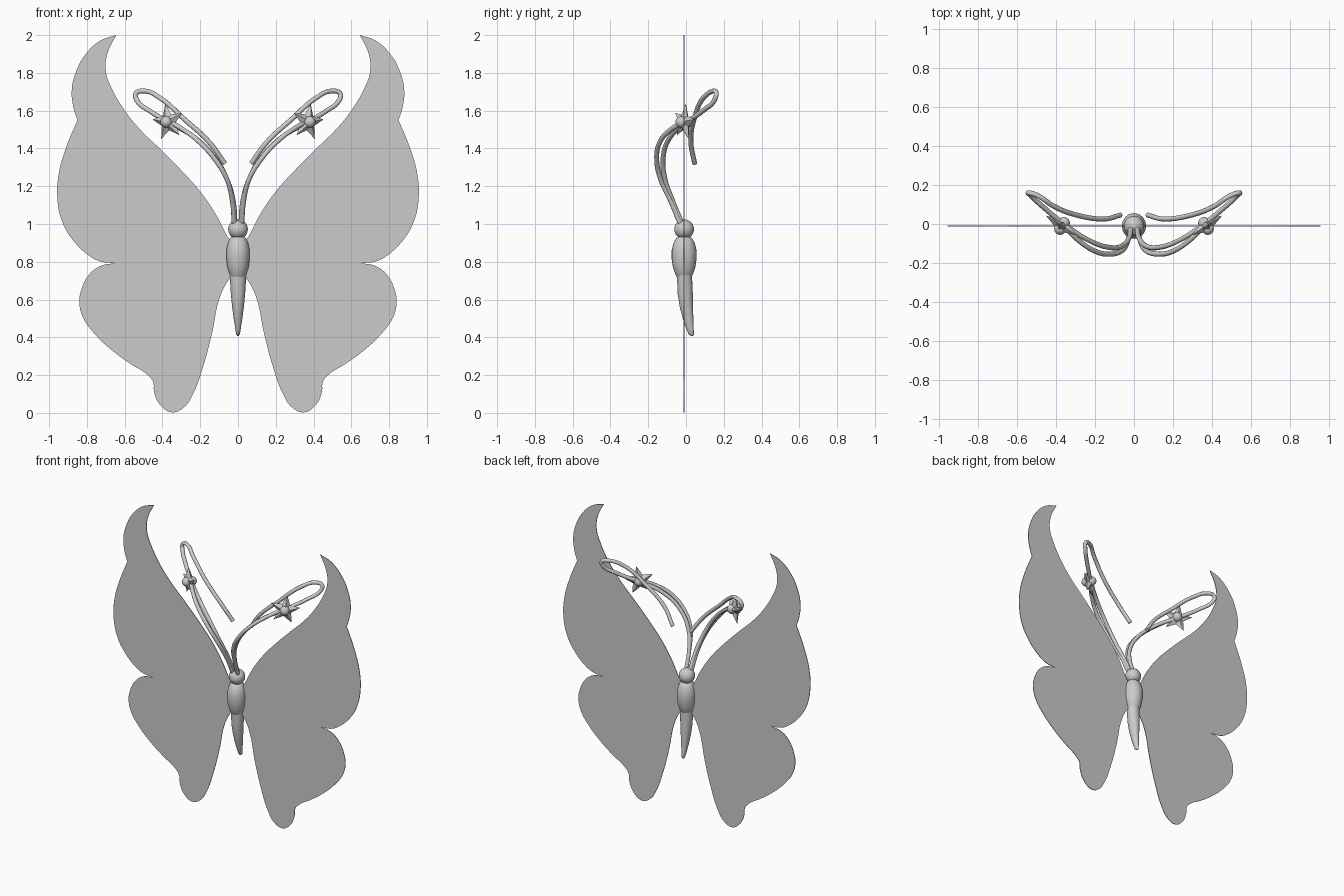
import bpy, bmesh
from math import sin, cos, pi, radians

if "Cube" in bpy.data.objects:
    bpy.data.objects.remove(bpy.data.objects["Cube"])

WING_Y = -0.01


def mirror(ob):
    ob.modifiers.new("Mirror", 'MIRROR').use_mirror_merge = False


def activate(ob):
    bpy.ops.object.select_all(action='DESELECT')
    ob.select_set(True)
    bpy.context.view_layer.objects.active = ob


def smooth(ob, angle=40):
    activate(ob)
    bpy.ops.object.shade_smooth_by_angle(angle=radians(angle))


def mesh_object(name, bm):
    bmesh.ops.recalc_face_normals(bm, faces=bm.faces)
    me = bpy.data.meshes.new(name)
    bm.to_mesh(me)
    bm.free()
    ob = bpy.data.objects.new(name, me)
    bpy.context.collection.objects.link(ob)
    return ob


def curve_object(name, points, dims, cyclic=False, corners=(), res=8):
    cu = bpy.data.curves.new(name, 'CURVE')
    cu.dimensions = dims
    cu.resolution_u = res
    sp = cu.splines.new('BEZIER')
    sp.bezier_points.add(len(points) - 1)
    sp.use_cyclic_u = cyclic
    for i, (bp, p) in enumerate(zip(sp.bezier_points, points)):
        bp.co = p if len(p) == 3 else (*p, 0)
        bp.handle_left_type = bp.handle_right_type = 'VECTOR' if i in corners else 'AUTO'
    ob = bpy.data.objects.new(name, cu)
    bpy.context.collection.objects.link(ob)
    return ob


def to_mesh(ob):
    activate(ob)
    bpy.ops.object.convert(target='MESH')
    return bpy.context.object


def loft(name, rings, sides=24):
    """Stack of elliptical rings (z, centre y, x radius, y radius)."""
    bm = bmesh.new()
    loops = [[bm.verts.new((rx * cos(2 * pi * i / sides), cy + ry * sin(2 * pi * i / sides), z))
              for i in range(sides)] for z, cy, rx, ry in rings]
    for a, b in zip(loops, loops[1:]):
        for i in range(sides):
            j = (i + 1) % sides
            bm.faces.new((a[i], a[j], b[j], b[i]))
    bm.faces.new(loops[0])
    bm.faces.new(loops[-1])
    ob = mesh_object(name, bm)
    smooth(ob, 60)
    return ob


# Wings: one thin outline, mirrored
outline = [(.645, 2.0), (.73, 1.97), (.81, 1.895), (.86, 1.80), (.88, 1.71), (.872, 1.62),
           (.85, 1.55), (.91, 1.405), (.95, 1.26), (.956, 1.13), (.93, 1.01), (.877, .918),
           (.79, .833), (.73, .802), (.65, .793), (.73, .777), (.79, .73), (.83, .65),
           (.84, .583), (.82, .504), (.755, .414), (.666, .33), (.57, .26), (.486, .207),
           (.45, .165), (.444, .11), (.412, .042), (.35, .003), (.285, .03), (.238, .10),
           (.185, .244), (.137, .424), (.10, .60), (.063, .684), (.025, .73), (.025, .89),
           (.05, .925), (.12, 1.056), (.20, 1.172), (.306, 1.29), (.41, 1.395), (.518, 1.50),
           (.597, 1.597), (.666, 1.713), (.70, 1.81), (.692, 1.90)]
wings = curve_object("wings", outline, '2D', True, (0, 6, 14, 34, 35))
wings.data.fill_mode = 'BOTH'
wings.data.extrude = 0.002
wings.rotation_euler = (pi / 2, 0, 0)
wings.location.y = WING_Y
wings = to_mesh(wings)
mirror(wings)

# Head
bpy.ops.mesh.primitive_uv_sphere_add(segments=24, ring_count=14, radius=.052,
                                     location=(0, WING_Y, .972))
head = bpy.context.object
head.name = "head"
smooth(head, 60)

# Thorax and curved, tapering abdomen
loft("thorax", [(.715, -.01, .034, .036), (.735, -.01, .045, .047), (.77, -.01, .056, .059),
                (.815, -.01, .062, .066), (.86, -.01, .062, .066), (.90, -.01, .054, .056),
                (.925, -.01, .042, .042), (.938, -.01, .025, .025)])
loft("abdomen", [(.408, .031, .004, .006), (.415, .029, .010, .014), (.44, .022, .014, .019),
                 (.50, .011, .023, .028), (.56, .002, .031, .035), (.63, -.004, .038, .040),
                 (.70, -.007, .042, .040), (.76, -.01, .043, .040)])

# Antennae: a long looping strand and a short strand ending at the star
strands = {
    "antenna_loops": [(.015, -.02, 1.0), (.025, -.07, 1.12), (.06, -.112, 1.24),
                      (.13, -.12, 1.36), (.24, -.08, 1.465), (.36, 0, 1.535), (.47, .09, 1.60),
                      (.535, .15, 1.655), (.541, .16, 1.69), (.50, .148, 1.704),
                      (.41, .09, 1.665), (.29, .045, 1.56), (.15, .026, 1.43),
                      (.07, .046, 1.32)],
    "antenna_stems": [(.02, -.03, 1.0), (.03, -.08, 1.12), (.06, -.135, 1.24),
                      (.12, -.155, 1.34), (.20, -.14, 1.43), (.29, -.08, 1.50),
                      (.36, -.01, 1.54)],
}
for name, pts in strands.items():
    strand = curve_object(name, pts, '3D')
    strand.data.bevel_depth = .013
    strand.data.bevel_resolution = 3
    strand.data.use_fill_caps = True
    strand = to_mesh(strand)
    smooth(strand)
    mirror(strand)

# Star ornaments: faceted on both sides, turned to follow the antenna
U, N, C = (.84, .54), (.54, -.84), (.37, -.01, 1.54)


def star_point(u, v, n):
    return (C[0] + U[0] * u + N[0] * n, C[1] + U[1] * u + N[1] * n, C[2] + v)


bm = bmesh.new()
rim = []
for i in range(10):
    a, r = radians(80 + 36 * i), (.1 if i % 2 == 0 else .045)
    rim.append(bm.verts.new(star_point(r * cos(a), r * sin(a), 0)))
for side in (-.032, .032):
    peak = bm.verts.new(star_point(0, 0, side))
    for i in range(10):
        bm.faces.new((rim[i], rim[(i + 1) % 10], peak))
mirror(mesh_object("stars", bm))

# Round beads on the front and back of each star
bm = bmesh.new()
for side in (-.018, .018):
    ball = bmesh.ops.create_uvsphere(bm, u_segments=16, v_segments=10, radius=.031)
    bmesh.ops.translate(bm, verts=ball["verts"], vec=star_point(0, 0, side))
beads = mesh_object("star_beads", bm)
smooth(beads, 60)
mirror(beads)
